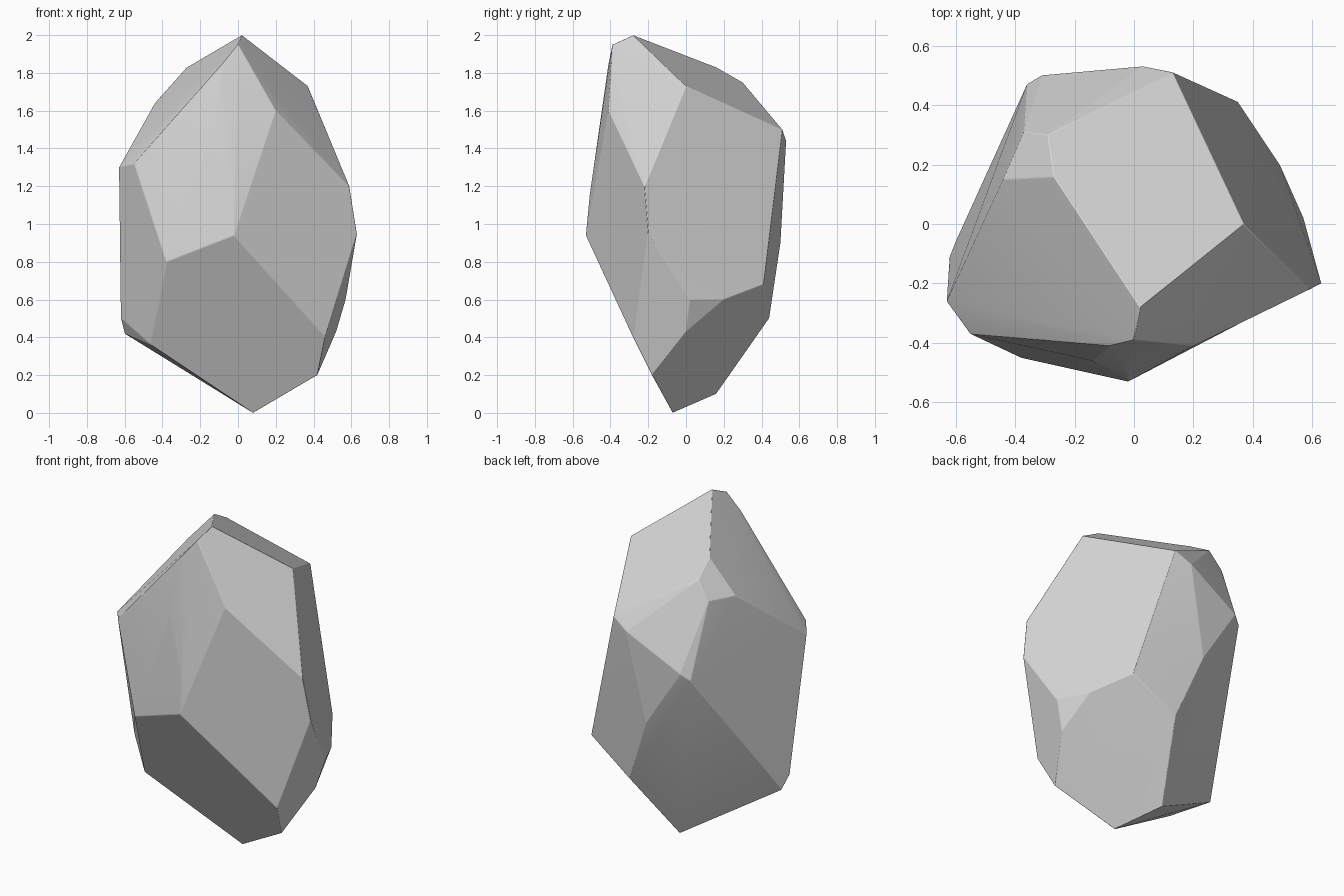
import bpy
import bmesh
import math

# Remove the default object
default_object = bpy.data.objects.get("Cube")
if default_object:
    bpy.data.objects.remove(default_object, do_unlink=True)


def make_material(name, colour):
    material = bpy.data.materials.new(name)
    material.use_nodes = True
    material.diffuse_color = colour
    material.node_tree.nodes["Principled BSDF"].inputs["Base Color"].default_value = colour
    return material


def hull_object(name, corner_groups, material):
    """Wrap the corners in a convex skin and merge nearly flat triangles into facets."""
    bm = bmesh.new()
    for corners in corner_groups.values():
        for corner in corners:
            bm.verts.new(corner)
    result = bmesh.ops.convex_hull(bm, input=bm.verts[:])
    spare = {item for item in result["geom_interior"] + result["geom_unused"]
             if isinstance(item, bmesh.types.BMVert)}
    bmesh.ops.delete(bm, geom=list(spare), context="VERTS")
    bmesh.ops.dissolve_limit(bm, angle_limit=math.radians(4),
                             verts=bm.verts[:], edges=bm.edges[:])
    bmesh.ops.recalc_face_normals(bm, faces=bm.faces[:])

    mesh = bpy.data.meshes.new(name)
    bm.to_mesh(mesh)
    bm.free()
    mesh.materials.append(material)
    obj = bpy.data.objects.new(name, mesh)
    bpy.context.collection.objects.link(obj)
    return obj


# Corners of the boulder where its cleaved facets meet
corner_groups = {
    "peak": [(.02, -.28, 2), (0, -.39, 1.95), (-.08, -.41, 1.85)],
    "crown": [(.37, 0, 1.73), (-.27, .16, 1.83), (-.29, .3, 1.75),
              (-.44, .15, 1.64), (-.37, .31, 1.65), (.13, .51, 1.5)],
    "front": [(.2, -.41, 1.6), (-.14, -.46, 1.48), (-.02, -.51, 1.15),
              (-.02, -.53, .94), (-.38, -.45, .8)],
    "right_flank": [(-.55, -.37, 1.32), (-.63, -.26, 1.3), (-.62, -.11, .5)],
    "left_flank": [(.59, -.22, 1.2), (.63, -.2, .95), (.57, .02, .6),
                   (.49, .2, .6), (.52, 0, .43), (.35, .41, .68)],
    "back": [(.03, .53, 1.44), (-.31, .5, 1.26), (-.36, .47, 1.22),
             (-.08, .5, .9), (.07, .44, .5)],
    "underside": [(.46, -.28, .4), (.42, -.18, .2), (-.46, -.24, .36),
                  (-.6, -.06, .42), (-.07, .16, .1), (.08, -.07, 0)],
}

stone = make_material("stone_grey", (.67, .67, .67, 1))
boulder = hull_object("boulder", corner_groups, stone)

# Slightly worn edges
worn_edges = boulder.modifiers.new("worn_edges", "BEVEL")
worn_edges.width = .003
worn_edges.segments = 2
worn_edges.limit_method = "ANGLE"
worn_edges.angle_limit = math.radians(12)

# Soft shading over the worn edges, crisp between facets
bpy.ops.object.select_all(action="DESELECT")
boulder.select_set(True)
bpy.context.view_layer.objects.active = boulder
bpy.ops.object.shade_smooth_by_angle(angle=math.radians(10))
